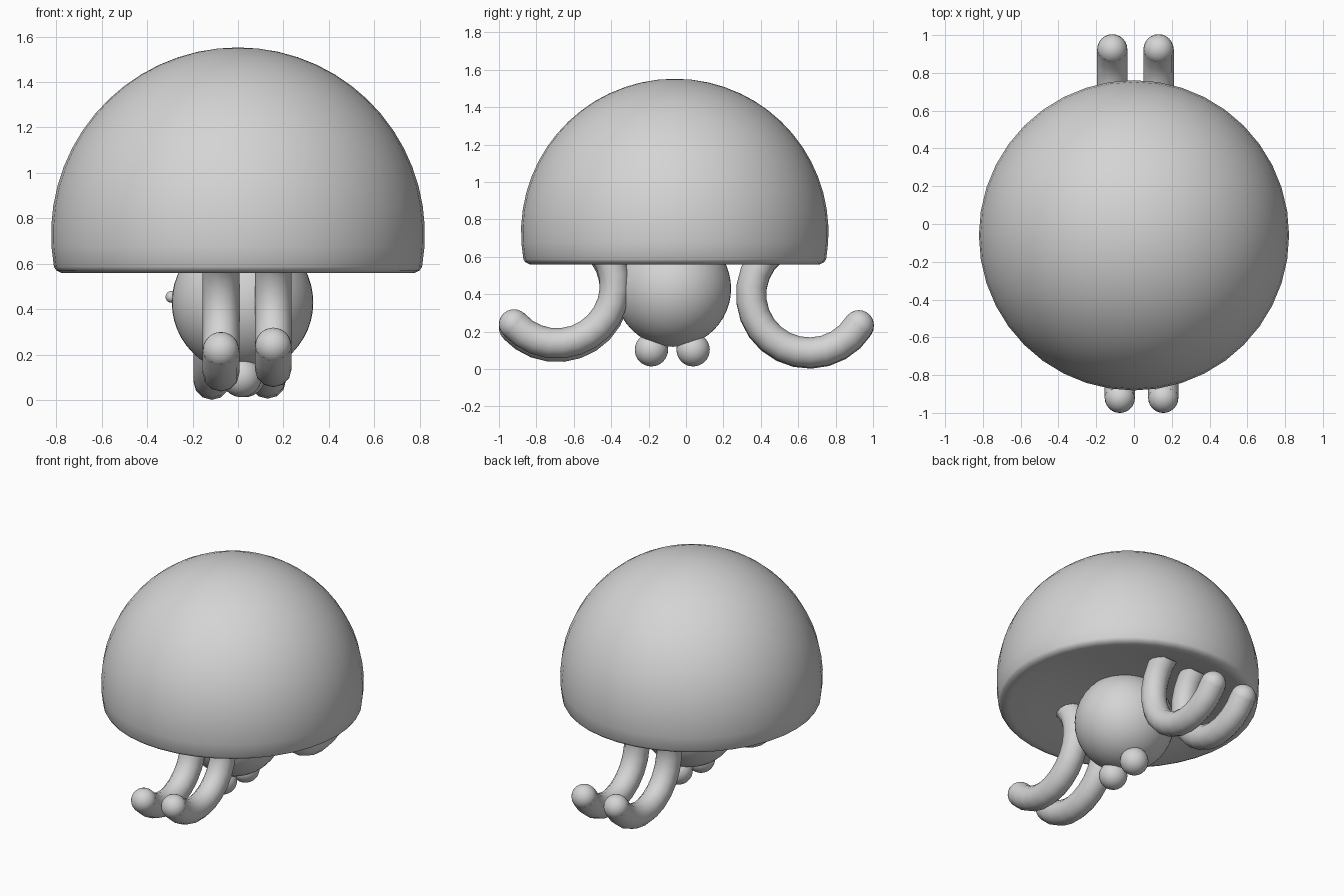
import bpy, bmesh
from math import sin, cos, radians, tau
from mathutils import Vector

cube = bpy.data.objects.get("Cube")
if cube:
    bpy.data.objects.remove(cube)

shade = (0.66, 0.66, 0.66, 1)
grey = bpy.data.materials.new("plain grey")
grey.diffuse_color = shade
grey.use_nodes = True
grey.node_tree.nodes["Principled BSDF"].inputs["Base Color"].default_value = shade


def add(name, data):
    obj = bpy.data.objects.new(name, data)
    bpy.context.collection.objects.link(obj)
    data.materials.append(grey)
    return obj


def smooth(obj):
    bpy.ops.object.select_all(action="DESELECT")
    obj.select_set(True)
    bpy.context.view_layer.objects.active = obj
    if obj.type == "CURVE":
        bpy.ops.object.convert(target="MESH")
    bpy.ops.object.shade_smooth_by_angle(angle=radians(40))


def ball(name, centre, radius, segments=32):
    bm = bmesh.new()
    bmesh.ops.create_uvsphere(bm, u_segments=segments, v_segments=segments // 2, radius=radius)
    mesh = bpy.data.meshes.new(name)
    bm.to_mesh(mesh)
    bm.free()
    obj = add(name, mesh)
    obj.location = centre
    smooth(obj)


def dome(name, centre, radius, underside):
    """Solid bell: outer arc, then rounded rim and shallow underside, spun about z."""
    steps = 16
    angles = [radians(90 - 100 * i / steps) for i in range(steps + 1)]
    profile = [(radius * cos(a), radius * sin(a)) for a in angles] + underside
    bm = bmesh.new()
    verts = [bm.verts.new((r, 0, z)) for r, z in profile]
    edges = [bm.edges.new(pair) for pair in zip(verts, verts[1:])]
    bmesh.ops.spin(bm, geom=verts + edges, cent=(0, 0, 0), axis=(0, 0, 1),
                   angle=tau, steps=40, use_merge=True)
    bmesh.ops.remove_doubles(bm, verts=bm.verts, dist=0.0005)
    bmesh.ops.recalc_face_normals(bm, faces=bm.faces)
    mesh = bpy.data.meshes.new(name)
    bm.to_mesh(mesh)
    bm.free()
    obj = add(name, mesh)
    obj.location = centre
    smooth(obj)


def tentacle(name, x, y, z, radius, side, tip_angle):
    """Curled tube in the yz plane with a round tip; side is +1 back, -1 front."""
    start, end, steps = radians(-tip_angle), radians(-230), 14
    points = []
    for i in range(steps + 1):
        a = start + (end - start) * i / steps
        points.append(Vector((x, y + side * radius * cos(a), z + radius * sin(a))))
    curve = bpy.data.curves.new(name, "CURVE")
    curve.dimensions = "3D"
    curve.bevel_depth = 0.081
    curve.bevel_resolution = 4
    curve.use_fill_caps = True
    spline = curve.splines.new("POLY")
    spline.points.add(steps)
    for point, co in zip(spline.points, points):
        point.co = (*co, 1)
    smooth(add(name, curve))
    ball(name + "_tip", points[0], 0.08, 24)


# Bell with a shallow recessed underside, and body
dome("bell", (0, -0.06, 0.73), 0.822,
     [(0.8, -0.158), (0.775, -0.17), (0.74, -0.168), (0.6, -0.135),
      (0.4, -0.1), (0.2, -0.075), (0, -0.065)])
ball("body", (0.02, -0.07, 0.43), 0.311, 48)

# Small round feet and side knob
ball("front_foot", (0.015, -0.185, 0.103), 0.089)
ball("back_foot", (0.03, 0.038, 0.103), 0.089)
ball("side_knob", (-0.293, -0.07, 0.455), 0.026, 16)

# Curled tentacles
tentacle("front_right_tentacle", -0.075, -0.69, 0.428, 0.31, -1, 42)
tentacle("front_left_tentacle", 0.155, -0.69, 0.447, 0.31, -1, 42)
tentacle("back_right_tentacle", -0.115, 0.66, 0.395, 0.312, 1, 32)
tentacle("back_left_tentacle", 0.13, 0.66, 0.4, 0.312, 1, 32)
